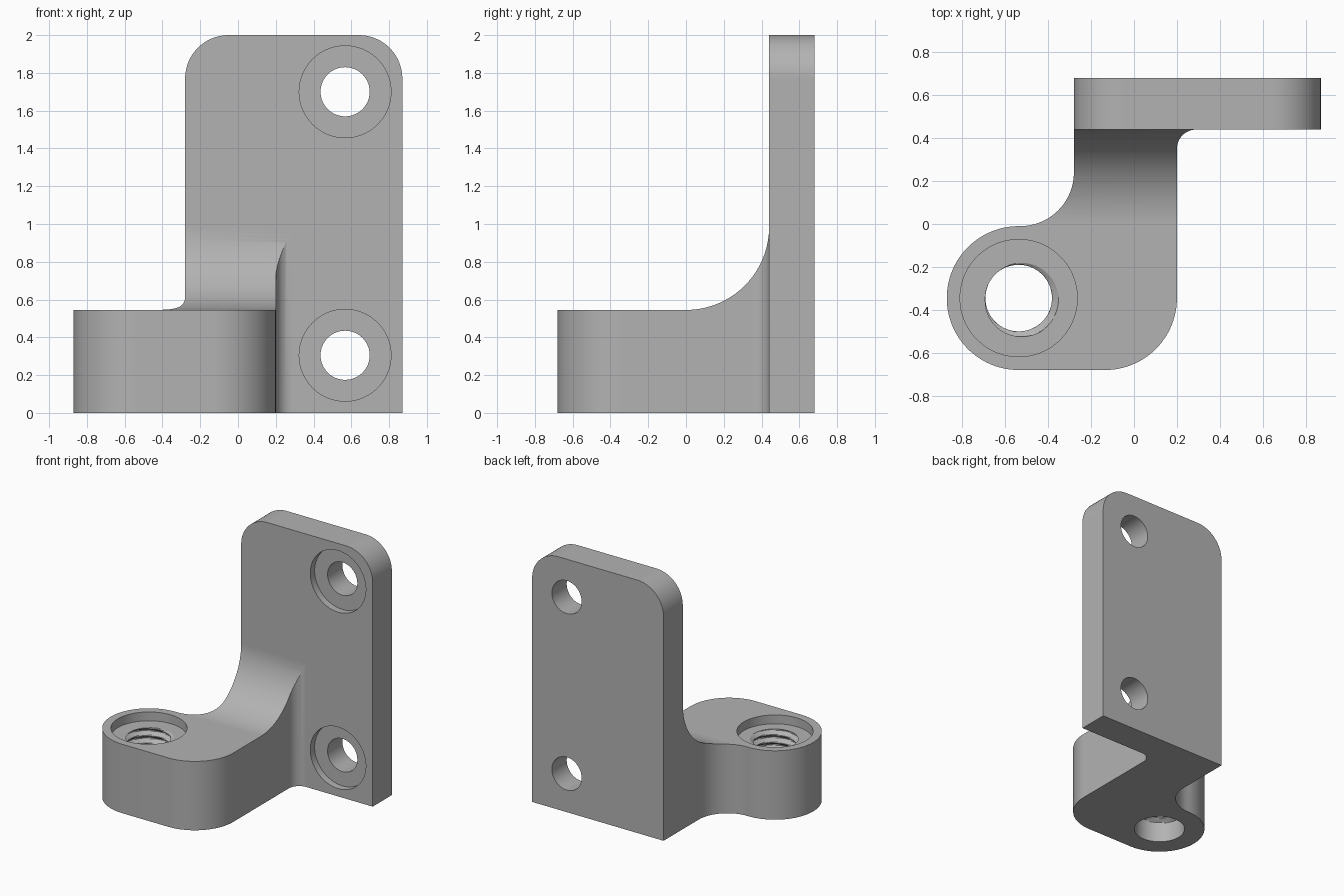
import bpy, bmesh, math
from mathutils import Vector, Matrix

cube = bpy.data.objects.get("Cube")
if cube:
    bpy.data.objects.remove(cube, do_unlink=True)

grey = bpy.data.materials.new("plain_grey")
grey.use_nodes = True
COLOUR = (0.45, 0.45, 0.45, 1)
grey.diffuse_color = COLOUR
grey.node_tree.nodes["Principled BSDF"].inputs["Base Color"].default_value = COLOUR


def arc(cx, cy, r, start, end, n=24):
    angles = [math.radians(start + (end - start) * i / n) for i in range(n + 1)]
    return [(cx + r * math.cos(a), cy + r * math.sin(a)) for a in angles]


def finish(name, bm):
    bmesh.ops.recalc_face_normals(bm, faces=bm.faces)
    mesh = bpy.data.meshes.new(name)
    bm.to_mesh(mesh)
    bm.free()
    mesh.materials.append(grey)
    obj = bpy.data.objects.new(name, mesh)
    bpy.context.collection.objects.link(obj)
    return obj


def prism(name, outline, to_3d, offset):
    """Extrude a 2D outline, placed in space by to_3d, along offset."""
    bm = bmesh.new()
    face = bm.faces.new([bm.verts.new(to_3d(u, v)) for u, v in outline])
    new = bmesh.ops.extrude_face_region(bm, geom=[face])["geom"]
    bmesh.ops.translate(bm, vec=offset,
                        verts=[g for g in new if isinstance(g, bmesh.types.BMVert)])
    return finish(name, bm)


def cylinder(name, centre, radius, depth, along_y=False):
    bm = bmesh.new()
    turn = Matrix.Rotation(math.pi / 2, 4, "X") if along_y else Matrix()
    bmesh.ops.create_cone(bm, cap_ends=True, segments=96, radius1=radius, radius2=radius,
                          depth=depth, matrix=Matrix.Translation(centre) @ turn)
    return finish(name, bm)


def combine(target, tool, operation):
    mod = target.modifiers.new(operation, "BOOLEAN")
    mod.operation = operation
    mod.solver = "EXACT"
    mod.object = tool
    bpy.context.view_layer.objects.active = target
    bpy.ops.object.modifier_apply(modifier=mod.name)
    bpy.data.objects.remove(tool, do_unlink=True)


def threaded_core(name, cx, cy, z_low, z_high, minor, major, pitch, plain):
    """Closed column whose radius follows a helical thread above a plain lower length."""
    bm = bmesh.new()
    count, step = 64, pitch / 10
    rings = []
    for k in range(int((z_high - z_low) / step) + 1):
        z = z_low + k * step
        ring = []
        for j in range(count):
            phase = (z / pitch - j / count) % 1
            wave = min(1, max(0, 3 * abs(phase - 0.5) - 0.25))
            r = major if z < plain else minor + (major - minor) * wave
            a = math.tau * j / count
            ring.append(bm.verts.new((cx + r * math.cos(a), cy + r * math.sin(a), z)))
        rings.append(ring)
    for low, high in zip(rings, rings[1:]):
        for j in range(count):
            i = (j + 1) % count
            bm.faces.new((low[j], low[i], high[i], high[j]))
    bm.faces.new(rings[0])
    bm.faces.new(rings[-1])
    return finish(name, bm)


LEFT, RIGHT, FRONT, BACK = -0.28, 0.87, 0.44, 0.68
BOSS = (-0.537, -0.345)

# Upright plate with two rounded top corners
outline = ([(LEFT, 0), (RIGHT, 0)] + arc(RIGHT - 0.23, 1.77, 0.23, 0, 90)
           + arc(LEFT + 0.23, 1.77, 0.23, 90, 180))
bracket = prism("bracket", outline, lambda u, v: (u, FRONT, v), Vector((0, BACK - FRONT, 0)))

# Foot seen from above: round boss, concave neck, rounded corner, small fillet at the plate
footprint = (arc(BOSS[0], BOSS[1], 0.335, 90, 270, 48)
             + arc(-0.135, -0.345, 0.335, 270, 360)
             + arc(0.29, 0.35, 0.09, 180, 90, 16)
             + [(0.29, 0.55), (LEFT, 0.55)]
             + arc(-0.53, 0.24, 0.25, 0, -90)[:-1])
foot = prism("foot", footprint, lambda u, v: (u, v, 0), Vector((0, 0, 1.2)))

# Side profile sweeps the top of the foot up into the plate
profile = ([(-0.9, -0.1), (-0.9, 0.545)] + arc(0, 0.985, 0.44, 270, 360, 32)
           + [(0.7, 0.985), (0.7, -0.1)])
sweep = prism("sweep", profile, lambda u, v: (-1.2, u, v), Vector((2.4, 0, 0)))
combine(foot, sweep, "INTERSECT")
combine(bracket, foot, "UNION")

# Counterbored screw holes through the plate
for z in (0.305, 1.70):
    combine(bracket, cylinder("hole", (0.567, 0.56, z), 0.13, 0.6, True), "DIFFERENCE")
    combine(bracket, cylinder("recess", (0.567, FRONT, z), 0.243, 0.11, True), "DIFFERENCE")

# Threaded, counterbored hole down through the boss
combine(bracket, threaded_core("thread", *BOSS, -0.1, 0.52, 0.155, 0.187, 0.06, 0.16), "DIFFERENCE")
combine(bracket, cylinder("boss_recess", (*BOSS, 0.545), 0.273, 0.14), "DIFFERENCE")

# Smooth curved walls, crisp edges
bpy.ops.object.select_all(action="DESELECT")
bracket.select_set(True)
bpy.context.view_layer.objects.active = bracket
bpy.ops.object.shade_smooth_by_angle(angle=math.radians(25))
weighted = bracket.modifiers.new("even_normals", "WEIGHTED_NORMAL")
weighted.keep_sharp = True
